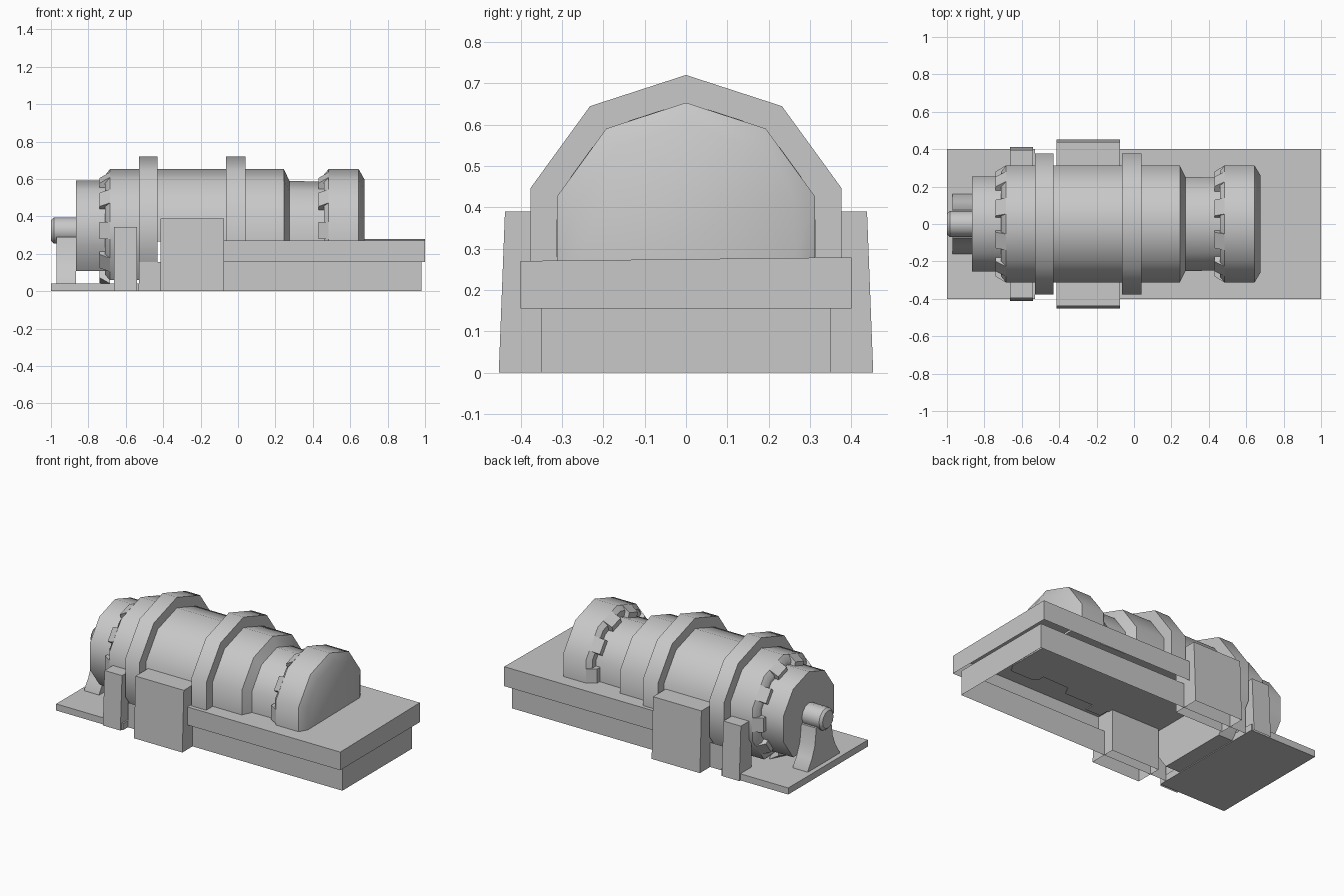
import bpy, bmesh, math
from mathutils import Vector

cube = bpy.data.objects.get("Cube")
if cube:
    bpy.data.objects.remove(cube, do_unlink=True)

GREY = (0.58, 0.58, 0.58, 1)
grey = bpy.data.materials.new("plain grey")
grey.use_nodes = True
grey.diffuse_color = GREY
grey.node_tree.nodes["Principled BSDF"].inputs["Base Color"].default_value = GREY

AXIS_Z = 0.325   # height of the machine's axis
CUT_Z = 0.265    # flat underside of the body where it rests on the deck
UP, DOWN, END = Vector((0, 0, 1)), Vector((0, 0, -1)), Vector((-1, 0, 0))


def finish(name, bm):
    mesh = bpy.data.meshes.new(name)
    bm.to_mesh(mesh)
    bm.free()
    mesh.materials.append(grey)
    obj = bpy.data.objects.new(name, mesh)
    bpy.context.collection.objects.link(obj)
    bpy.ops.object.select_all(action='DESELECT')
    obj.select_set(True)
    bpy.context.view_layer.objects.active = obj
    bpy.ops.object.shade_smooth_by_angle(angle=math.radians(40))


def add_loft(bm, rings):
    """Join equal rings of points, closing both ends."""
    loops = [[bm.verts.new(p) for p in ring] for ring in rings]
    for a, b in zip(loops, loops[1:]):
        for i in range(len(a)):
            j = (i + 1) % len(a)
            bm.faces.new((a[i], a[j], b[j], b[i]))
    bm.faces.new(loops[0])
    bm.faces.new(loops[-1])
    bmesh.ops.recalc_face_normals(bm, faces=bm.faces)


def prism(name, outline, x0, x1, open_sides=()):
    """Extrude a y-z outline along x, leaving the named sides open."""
    bm = bmesh.new()
    add_loft(bm, [[(x, y, z) for y, z in outline] for x in (x0, x1)])
    bm.normal_update()
    dropped = [f for f in bm.faces if any(f.normal.dot(d) > 0.99 for d in open_sides)]
    bmesh.ops.delete(bm, geom=dropped, context='FACES')
    finish(name, bm)


def drum(name, profile, floor=None, sides=10, flat_bottom=True):
    """Faceted drum along x from (x, radius) pairs, optionally cut flat at a floor."""
    steps = [i for i in range(sides) if not (flat_bottom and i == sides // 2)]
    angles = [math.tau * i / sides for i in steps]
    bm = bmesh.new()
    add_loft(bm, [[(x, r * math.sin(a), AXIS_Z + r * math.cos(a)) for a in angles]
                  for x, r in profile])
    if floor is not None:
        geom = bm.verts[:] + bm.edges[:] + bm.faces[:]
        cut = bmesh.ops.bisect_plane(bm, geom=geom, plane_co=(0, 0, floor),
                                     plane_no=UP, clear_inner=True)
        edges = [e for e in cut["geom_cut"] if isinstance(e, bmesh.types.BMEdge)]
        bmesh.ops.contextual_create(bm, geom=edges)
        bmesh.ops.recalc_face_normals(bm, faces=bm.faces)
    finish(name, bm)


def teeth(name, x0, x1, count, lowest):
    """Sloping teeth around a flange, one on each facet."""
    bm = bmesh.new()
    section = [(x0, 0.22), (x0, 0.28), (x1, 0.313), (x1, 0.22)]
    for i in range(count):
        a = math.tau * (i + 0.5) / count
        out = Vector((0, math.sin(a), math.cos(a)))
        side = Vector((0, math.cos(a), -math.sin(a)))
        if AXIS_Z + 0.25 * out.z < lowest:
            continue
        add_loft(bm, [[Vector((x, 0, AXIS_Z)) + out * r + side * s for x, r in section]
                      for s in (-0.045, 0.045)])
    finish(name, bm)


# Machine body: free-hanging left end, then the part resting on the deck
drum("left_body", [(-0.865, 0.268), (-0.71, 0.268), (-0.71, 0.295),
                   (-0.685, 0.328), (-0.5, 0.328)])
drum("main_body", [(-0.5, 0.328), (0.245, 0.328), (0.275, 0.265), (0.48, 0.26)], CUT_Z)
drum("end_drum", [(0.46, 0.3), (0.485, 0.328), (0.645, 0.328), (0.675, 0.275)], CUT_Z)
teeth("left_flange_teeth", -0.74, -0.685, 10, 0)
teeth("end_drum_teeth", 0.43, 0.485, 10, CUT_Z)

# Raised bands
drum("left_band", [(-0.53, 0.395), (-0.43, 0.395)])
drum("right_band", [(-0.065, 0.395), (0.04, 0.395)], CUT_Z)

# Shaft stub and flared pedestal
drum("shaft", [(-1, 0.055), (-0.985, 0.07), (-0.85, 0.07)], sides=12, flat_bottom=False)
flare = [(0.16, 0.03), (0.16, 0.05), (0.12, 0.11), (0.09, 0.18), (0.075, 0.29)]
prism("shaft_pedestal", flare + [(-y, z) for y, z in reversed(flare)], -0.97, -0.865)

# Hollow deck with a slightly sloping top, on an open base
prism("deck", [(-0.4, 0.155), (-0.4, 0.27), (0.4, 0.279), (0.4, 0.155)],
      -0.2, 1, (DOWN, END))
prism("base", [(-0.35, 0), (-0.35, 0.157), (0.35, 0.157), (0.35, 0)],
      -0.53, 0.98, (DOWN, UP, END))

# Hollow housings and narrow stands beside the body
for label, s in (("front", -1), ("back", 1)):
    prism(label + "_housing", [(s * 0.453, 0), (s * 0.438, 0.39),
                               (s * 0.28, 0.39), (s * 0.28, 0)], -0.415, -0.075, (DOWN,))
    prism(label + "_stand", [(s * 0.412, 0), (s * 0.395, 0.343),
                             (s * 0.29, 0.343), (s * 0.29, 0)], -0.663, -0.54, (DOWN,))

# Thin floor plate under the shaft end
prism("floor_plate", [(-0.4, 0), (-0.4, 0.042), (0.4, 0.042), (0.4, 0)], -1, -0.53)
